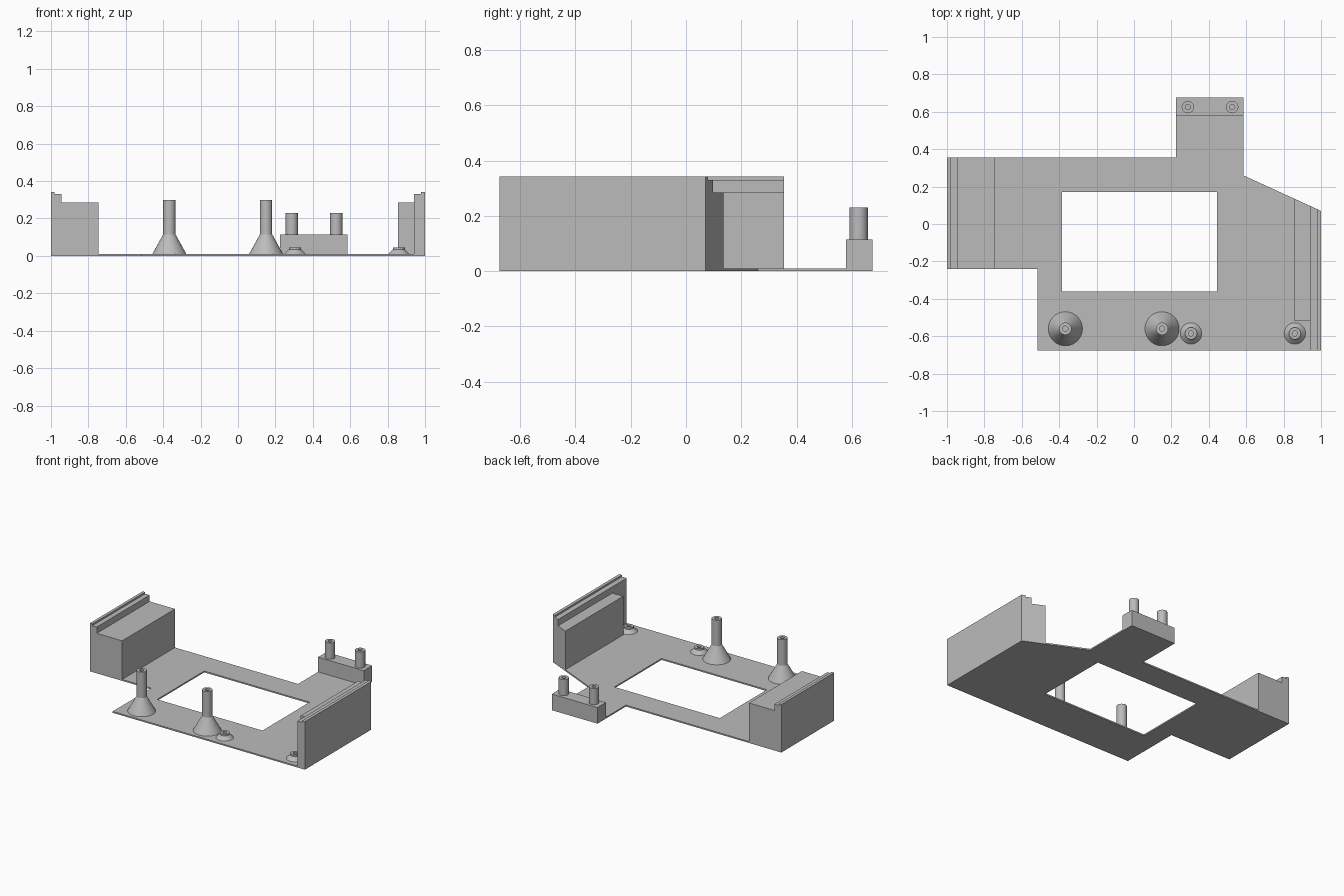
import bpy, bmesh, math

cube = bpy.data.objects.get("Cube")
if cube:
    bpy.data.objects.remove(cube, do_unlink=True)

grey = bpy.data.materials.new("plain grey")
grey.use_nodes = True
colour = (0.5, 0.5, 0.5, 1)
grey.diffuse_color = colour
grey.node_tree.nodes["Principled BSDF"].inputs["Base Color"].default_value = colour

BASE = 0.01


def finish(name, bm):
    bmesh.ops.recalc_face_normals(bm, faces=bm.faces)
    mesh = bpy.data.meshes.new(name)
    bm.to_mesh(mesh)
    bm.free()
    mesh.materials.append(grey)
    obj = bpy.data.objects.new(name, mesh)
    bpy.context.collection.objects.link(obj)
    return obj


def prism(name, loops, z0, z1):
    """Extrude an outline, with optional hole loops, from z0 to z1."""
    bm = bmesh.new()
    edges = []
    for loop in loops:
        vs = [bm.verts.new((x, y, z0)) for x, y in loop]
        edges += [bm.edges.new((a, b)) for a, b in zip(vs, vs[1:] + vs[:1])]
    bmesh.ops.triangle_fill(bm, edges=edges, use_beauty=True)
    out = bmesh.ops.extrude_face_region(bm, geom=bm.faces[:])
    top = [g for g in out["geom"] if isinstance(g, bmesh.types.BMVert)]
    bmesh.ops.translate(bm, verts=top, vec=(0, 0, z1 - z0))
    return finish(name, bm)


def rect(x0, x1, y0, y1):
    return [(x0, y0), (x1, y0), (x1, y1), (x0, y1)]


def lathe(name, x, y, profile, sides=48):
    """Spin a (radius, height) profile about a vertical axis."""
    bm = bmesh.new()
    rings = []
    for r, z in profile:
        rings.append([bm.verts.new((x + r * math.cos(math.tau * i / sides),
                                    y + r * math.sin(math.tau * i / sides), z))
                      for i in range(sides)])
    for a, b in zip(rings, rings[1:]):
        for i in range(sides):
            j = (i + 1) % sides
            bm.faces.new((a[i], a[j], b[j], b[i]))
    bm.faces.new(rings[0])
    bm.faces.new(rings[-1])
    obj = finish(name, bm)
    bpy.ops.object.select_all(action="DESELECT")
    obj.select_set(True)
    bpy.context.view_layer.objects.active = obj
    bpy.ops.object.shade_smooth_by_angle(angle=math.radians(25))


def slant(x):
    """Back edge of the plate on its slanted left corner."""
    return 0.07 + (1 - x) * 0.19 / 0.415


# Base plate with its window
outline = [(-1, 0.355), (-1, -0.24), (-0.515, -0.24), (-0.515, -0.675),
           (1, -0.675), (1, slant(1)), (0.585, slant(0.585)),
           (0.585, 0.675), (0.225, 0.675), (0.225, 0.355)]
prism("base_plate", [outline, rect(-0.385, 0.445, -0.36, 0.17)], 0, BASE)

# Right stepped block
prism("right_block", [rect(-1, -0.745, -0.24, 0.355)], BASE, 0.285)
prism("right_ledge", [rect(-1, -0.945, -0.24, 0.355)], 0.285, 0.33)
prism("right_lip", [rect(-1, -0.98, -0.24, 0.355)], 0.33, 0.342)


# Left stepped wall, cut along the slanted corner
def slanted_block(name, x0, x1, y0, z0, z1):
    prism(name, [[(x0, y0), (x1, y0), (x1, slant(x1)), (x0, slant(x0))]], z0, z1)


slanted_block("left_block", 0.855, 0.94, -0.515, BASE, 0.285)
slanted_block("left_wall", 0.94, 1, -0.675, BASE, 0.33)
slanted_block("left_lip", 0.978, 1, -0.675, 0.33, 0.342)

# Rear mounting block and its two hollow posts
prism("rear_block", [rect(0.225, 0.585, 0.58, 0.675)], BASE, 0.115)
for side, x in (("right", 0.288), ("left", 0.525)):
    lathe(f"rear_post_{side}", x, 0.625,
          [(0.033, 0.115), (0.033, 0.23), (0.014, 0.23), (0.014, 0.13)])

# Tall flared posts
for side, x in (("right", -0.367), ("left", 0.15)):
    lathe(f"flared_post_{side}", x, -0.56,
          [(0.091, BASE), (0.033, 0.115), (0.033, 0.3), (0.014, 0.3), (0.014, 0.12)])

# Low flared bosses
for side, x in (("right", 0.305), ("left", 0.86)):
    lathe(f"low_boss_{side}", x, -0.585,
          [(0.057, BASE), (0.032, 0.035), (0.032, 0.046), (0.014, 0.046), (0.014, 0.02)])
